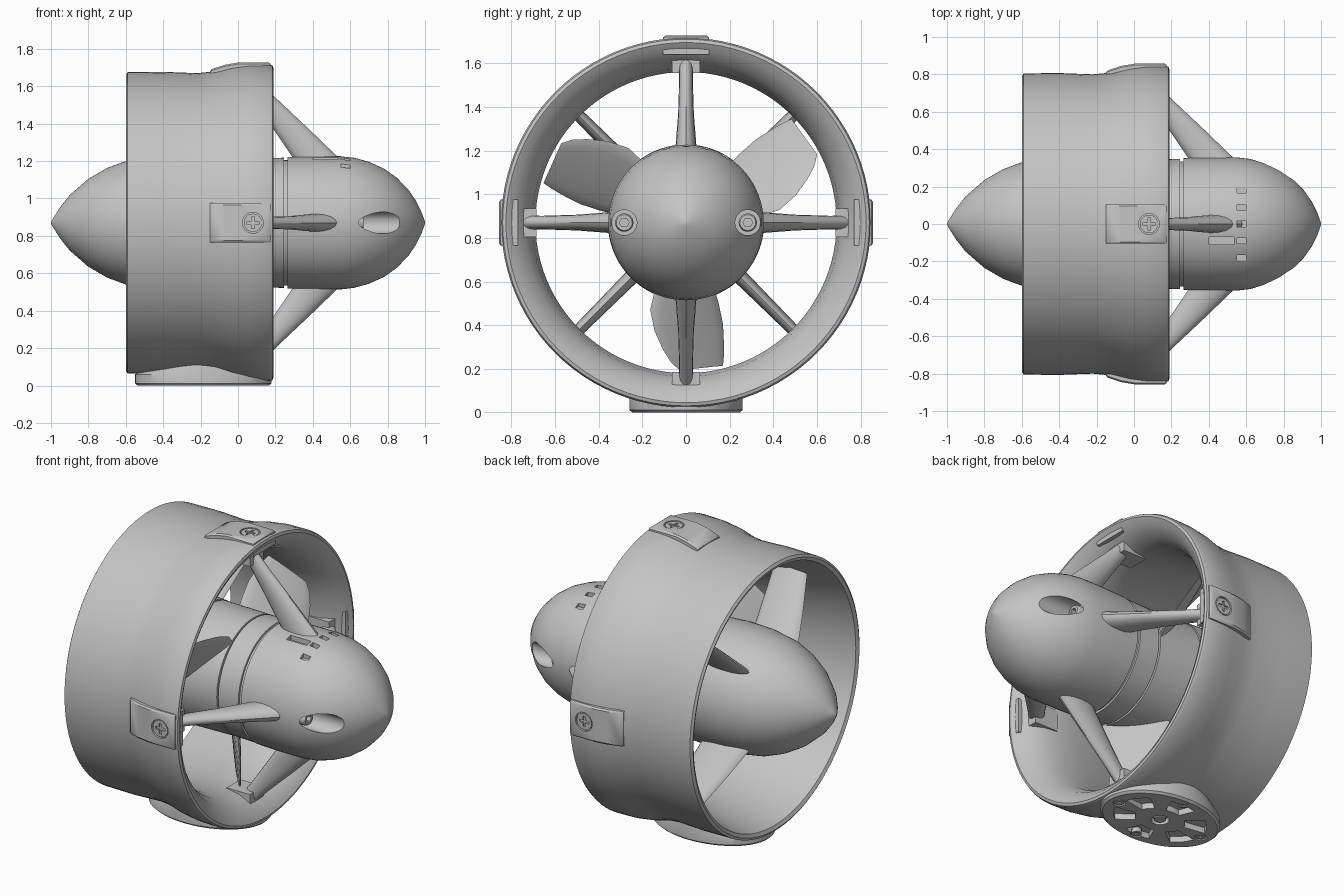
import bpy, bmesh
from math import sin, cos, pi, radians
from mathutils import Vector

if "Cube" in bpy.data.objects:
    bpy.data.objects.remove(bpy.data.objects["Cube"], do_unlink=True)

AXIS_Z = 0.87  # height of the thruster axis

grey = bpy.data.materials.new("light_grey")
grey.use_nodes = True
grey.diffuse_color = (0.55, 0.55, 0.55, 1)
grey.node_tree.nodes["Principled BSDF"].inputs["Base Color"].default_value = (0.55, 0.55, 0.55, 1)


def polar(x, r, t, ang):
    """Point at axial x, radius r, tangential offset t, around the axis."""
    return Vector((x, r * cos(ang) - t * sin(ang), AXIS_Z + r * sin(ang) + t * cos(ang)))


def activate(ob):
    bpy.ops.object.select_all(action='DESELECT')
    ob.select_set(True)
    bpy.context.view_layer.objects.active = ob


def loft(name, rings, closed=False):
    """Skin a list of equal rings, capped unless the loop closes on itself."""
    bm = bmesh.new()
    rows = [[bm.verts.new(p) for p in ring] for ring in rings]
    n = len(rows[0])
    pairs = list(zip(rows, rows[1:])) + ([(rows[-1], rows[0])] if closed else [])
    for a, b in pairs:
        for i in range(n):
            j = (i + 1) % n
            bm.faces.new((a[i], a[j], b[j], b[i]))
    if not closed:
        bm.faces.new(rows[0])
        bm.faces.new(rows[-1])
    bmesh.ops.recalc_face_normals(bm, faces=bm.faces)
    me = bpy.data.meshes.new(name)
    bm.to_mesh(me)
    bm.free()
    me.materials.append(grey)
    ob = bpy.data.objects.new(name, me)
    bpy.context.collection.objects.link(ob)
    activate(ob)
    bpy.ops.object.shade_smooth_by_angle(angle=radians(35))
    return ob


def revolve(name, profile, segs=72, closed=False, cy=0.0):
    """Turn an (x, radius) profile around a line parallel to x."""
    return loft(name, [[Vector((x, cy + r * cos(2 * pi * i / segs), AXIS_Z + r * sin(2 * pi * i / segs)))
                        for i in range(segs)] for x, r in profile], closed)


def disc(name, x, t, r0, r1, rad, ang, segs=24):
    """Cylinder whose own axis points radially."""
    return loft(name, [[polar(x + rad * cos(2 * pi * i / segs), r, t + rad * sin(2 * pi * i / segs), ang)
                        for i in range(segs)] for r in (r0, r1)])


def box(name, x0, x1, r0, r1, t0, t1, ang):
    return loft(name, [[polar(x, r, t, ang) for r, t in ((r0, t0), (r1, t0), (r1, t1), (r0, t1))]
                       for x in (x0, x1)])


def blade(name, sections, ang):
    """Streamlined arm from (radius, x_front, x_back, half_thickness) rows."""
    n = 16
    return loft(name, [[polar((a + b) / 2 + (b - a) / 2 * cos(2 * pi * i / n), r,
                              h * sin(2 * pi * i / n), ang) for i in range(n)]
                       for r, a, b, h in sections])


def cut(ob, cutters):
    for c in cutters:
        activate(ob)
        mod = ob.modifiers.new("cut", 'BOOLEAN')
        mod.operation = 'DIFFERENCE'
        mod.solver = 'EXACT'
        mod.object = c
        # the cut has to come before any smoothing modifier
        bpy.ops.object.modifier_apply(modifier=mod.name)
        bpy.data.objects.remove(c, do_unlink=True)
    activate(ob)
    bpy.ops.object.shade_smooth_by_angle(angle=radians(35))


def screw(name, x, t, top, rad, ang):
    """Cross-head screw set flush in a surface at radius top."""
    ob = disc(name, x, t, top - 0.03, top - 0.003, rad, ang)
    a, b = rad * 0.65, rad * 0.16
    cut(ob, [box("slot_a", x - a, x + a, top - 0.015, top + 0.02, t - b, t + b, ang),
             box("slot_b", x - b, x + b, top - 0.015, top + 0.02, t - a, t + a, ang)])


# Duct ring
revolve("duct", [(-0.60, 0.79), (-0.59, 0.805), (-0.4, 0.807), (-0.22, 0.80), (-0.12, 0.81),
                 (-0.03, 0.833), (0.06, 0.845), (0.17, 0.847), (0.185, 0.84), (0.19, 0.825),
                 (0.17, 0.79), (0.12, 0.74), (0.05, 0.705), (-0.05, 0.69), (-0.2, 0.69),
                 (-0.4, 0.73), (-0.59, 0.77)], 96, closed=True)

# Tail cone, propeller hub and motor body
revolve("tail_cone", [(-1, 0.004), (-0.985, 0.03), (-0.95, 0.085), (-0.9, 0.148), (-0.8, 0.235),
                      (-0.7, 0.293), (-0.6, 0.33), (-0.45, 0.354), (-0.3, 0.358), (-0.2, 0.352)])
revolve("propeller_hub", [(-0.21, 0.33), (-0.19, 0.33), (-0.19, 0.35), (0.1, 0.345), (0.1, 0.33), (0.13, 0.33)])
motor = revolve("motor_body", [(0.11, 0.345), (0.245, 0.348), (0.245, 0.335), (0.265, 0.335),
                               (0.265, 0.352), (0.4, 0.356), (0.55, 0.356), (0.62, 0.348), (0.7, 0.326),
                               (0.78, 0.29), (0.85, 0.24), (0.91, 0.178), (0.95, 0.12), (0.98, 0.06),
                               (0.993, 0.025), (1, 0.004)])
slots = [box("vent", 0.55, 0.6, 0.29, 0.4, t - 0.015, t + 0.015, pi / 2)
         for t in (-0.18, -0.09, 0, 0.09, 0.18)]
slots.append(box("long_slot", 0.4, 0.535, 0.32, 0.4, 0.07, 0.11, pi / 2))
sockets = [revolve("socket", [(0.62, 0.058), (1.1, 0.058)], 32, cy=s * 0.283) for s in (-1, 1)]
cut(motor, slots + sockets)

# Hex bolts sunk into the motor sockets
for side, s in (("front", -1), ("back", 1)):
    bolt = revolve(side + "_bolt", [(0.6, 0.042), (0.66, 0.042), (0.67, 0.036)], 24, cy=s * 0.283)
    cut(bolt, [revolve("hex", [(0.64, 0.022), (0.7, 0.022)], 6, cy=s * 0.283)])

# Struts carrying the motor, with wall clips, outer pads and screws
for i, side in enumerate(("back", "top", "front", "bottom")):
    ang = i * pi / 2
    blade(side + "_strut", [(0.30, 0.325, 0.58, 0.052), (0.36, 0.285, 0.525, 0.047),
                            (0.5, 0.19, 0.38, 0.036), (0.66, 0.08, 0.21, 0.031),
                            (0.77, 0.0, 0.10, 0.034)], ang)
    box(side + "_clip", -0.03, 0.125, 0.685, 0.77, -0.065, 0.065, ang)
    if side != "bottom":
        pad = loft(side + "_pad", [[polar(x, r, t, ang) for r, t in
                                    ((0.77, -0.105), (top - 0.008, -0.105), (top, -0.095),
                                     (top, 0.095), (top - 0.008, 0.105), (0.77, 0.105))]
                                   for x, top in ((-0.15, 0.81), (-0.14, 0.822), (-0.07, 0.845),
                                                  (0, 0.857), (0.165, 0.857), (0.175, 0.85))])
        cut(pad, [disc("screw_hole", 0.08, 0, 0.84, 0.9, 0.056, ang)])
        screw(side + "_screw", 0.08, 0, 0.857, 0.049, ang)

# Swept stator fins between tail cone and duct
for i in range(4):
    blade(f"stator_fin_{i + 1}", [(0.28, -0.60, -0.29, 0.036), (0.5, -0.53, -0.26, 0.031),
                                  (0.72, -0.45, -0.23, 0.027)], pi / 4 + i * pi / 2)

# Three pitched propeller blades
for i in range(3):
    ang = radians(36 + 120 * i)
    rings = []
    for r, a, b, h in ((0.28, -0.17, 0.09, 0.016), (0.38, -0.205, 0.11, 0.014), (0.48, -0.195, 0.12, 0.011),
                       (0.57, -0.165, 0.115, 0.009), (0.63, -0.135, 0.108, 0.007), (0.67, -0.10, 0.10, 0.006)):
        ring = []
        for k in range(16):
            u = 2 * pi * k / 16
            t = (a + b) / 2 + (b - a) / 2 * cos(u)
            ring.append(polar(-0.05 - 0.85 * t + h * sin(u), r, t + h * sin(u), ang))
        rings.append(ring)
    loft(f"propeller_blade_{i + 1}", rings)

# Oval mounting foot with pockets, centre boss and screws underneath
FOOT_X = -0.185


def oval(z, a, b, cx=FOOT_X, n=64):
    return [Vector((cx + a * cos(2 * pi * i / n), b * sin(2 * pi * i / n), z)) for i in range(n)]


foot = loft("mounting_foot", [oval(0, 0.352, 0.247), oval(0.012, 0.365, 0.26), oval(0.06, 0.365, 0.26),
                              oval(0.13, 0.26, 0.25)])
pockets = []
for i in range(6):
    mid = pi / 6 + i * pi / 3
    arc = [mid + d * radians(17) for d in (-1, -0.5, 0, 0.5, 1)]
    outline = [(0.78, u) for u in arc] + [(0.42, u) for u in reversed(arc)]
    pockets.append(loft("pocket", [[Vector((FOOT_X + 0.365 * f * cos(u), 0.26 * f * sin(u), z))
                                    for f, u in outline] for z in (-0.05, 0.035)]))
cut(foot, pockets + [disc("boss_hole", FOOT_X, 0, AXIS_Z - 0.03, 0.95, 0.05, -pi / 2)])
disc("foot_boss", FOOT_X, 0, AXIS_Z - 0.06, AXIS_Z - 0.004, 0.032, -pi / 2)
for i in range(4):
    u = i * pi / 2
    sx, sy = FOOT_X + 0.29 * cos(u), 0.2 * sin(u)
    cut(foot, [disc("foot_hole", sx, sy, AXIS_Z - 0.02, 0.95, 0.034, -pi / 2)])
    screw(f"foot_screw_{i + 1}", sx, sy, AXIS_Z, 0.028, -pi / 2)
